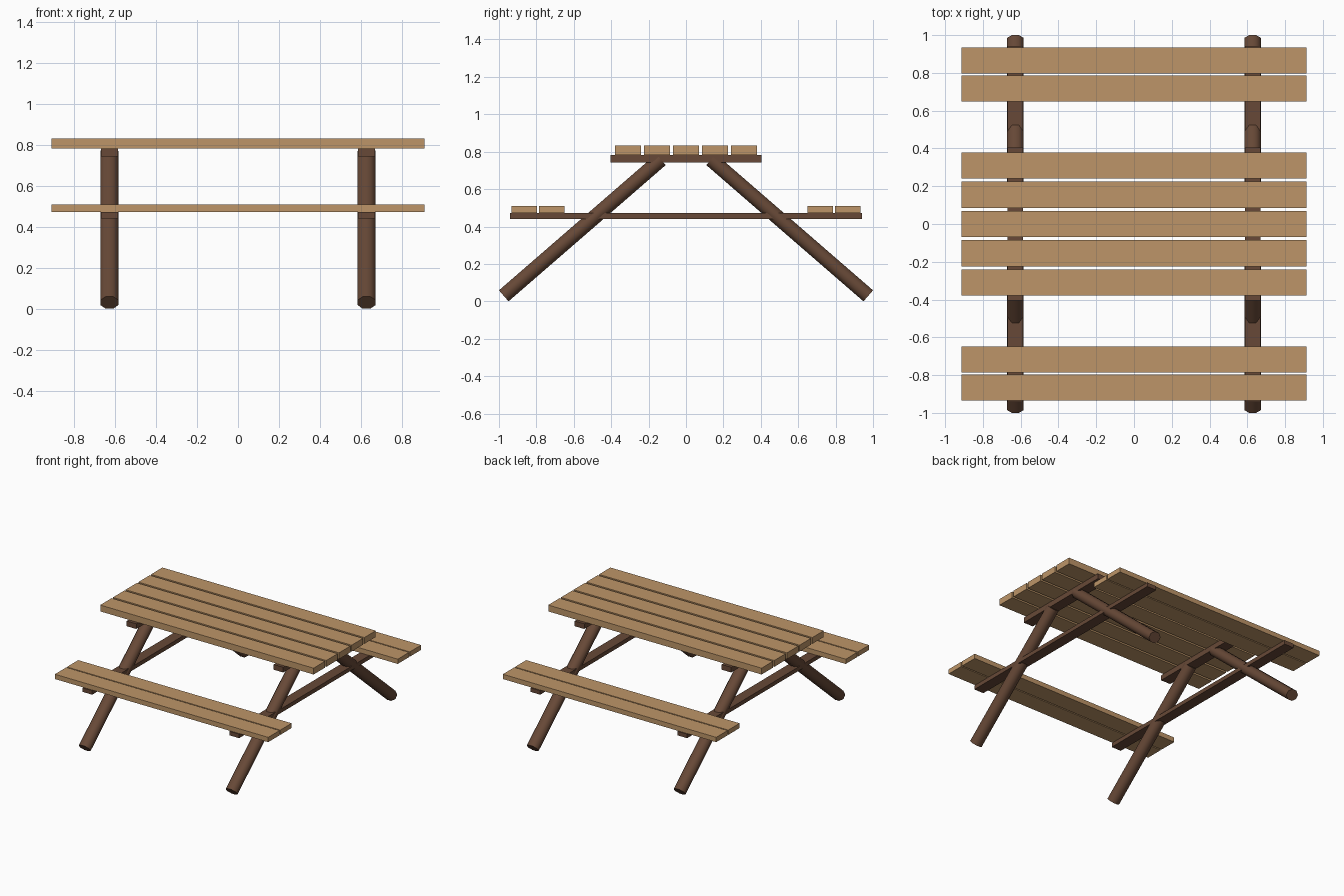
import bpy, math
from mathutils import Matrix, Vector

if "Cube" in bpy.data.objects:
    bpy.data.objects.remove(bpy.data.objects["Cube"])


def material(name, rgb):
    m = bpy.data.materials.new(name)
    m.diffuse_color = (*rgb, 1)
    m.use_nodes = True
    m.node_tree.nodes["Principled BSDF"].inputs["Base Color"].default_value = m.diffuse_color
    return m


light_wood = material("light wood", (0.51, 0.30, 0.138))
dark_wood = material("dark wood", (0.136, 0.066, 0.038))


def box(name, centre, size, mat):
    bpy.ops.mesh.primitive_cube_add(size=1)
    ob = bpy.context.object
    ob.name = name
    ob.data.transform(Matrix.Translation(centre) @ Matrix.Diagonal((*size, 1)))
    ob.data.materials.append(mat)


def leg(name, start, end, width, thick):
    # eight-sided post with its flats facing sideways and up
    start, end = Vector(start), Vector(end)
    d = end - start
    bpy.ops.mesh.primitive_cylinder_add(vertices=8, radius=0.5 / math.cos(math.pi / 8), depth=1)
    ob = bpy.context.object
    ob.name = name
    z = d.normalized()
    x = Vector((1, 0, 0))
    y = z.cross(x)
    rot = Matrix((x, y, z)).transposed().to_4x4()
    # turn so that a flat, not a corner, lies on each axis
    if max(v.co.x for v in ob.data.vertices) > 0.52:
        ob.data.transform(Matrix.Rotation(math.pi / 8, 4, 'Z'))
    ob.data.transform(Matrix.Translation((start + end) / 2) @ rot
                      @ Matrix.Diagonal((width, thick, d.length, 1)))
    ob.data.materials.append(dark_wood)
    bpy.ops.object.shade_smooth_by_angle(angle=math.radians(50))


# table top planks
for i in range(5):
    box("table_plank", (0, (i - 2) * 0.155, 0.8075), (1.824, 0.139, 0.049), light_wood)

# bench planks on both sides
for s in (-1, 1):
    for y in (0.7175, 0.8645):
        box("bench_plank", (0, s * y, 0.4905), (1.824, 0.138, 0.037), light_wood)

# two end frames: table beam, bench beam and a pair of splayed legs
for x in (-0.628, 0.628):
    box("table_beam", (x, 0, 0.763), (0.082, 0.808, 0.040), dark_wood)
    box("bench_beam", (x, 0, 0.4565), (0.082, 1.884, 0.031), dark_wood)
    for s in (-1, 1):
        leg("leg", (x, s * 0.9745, 0.0295), (x, s * 0.134, 0.758), 0.088, 0.078)
